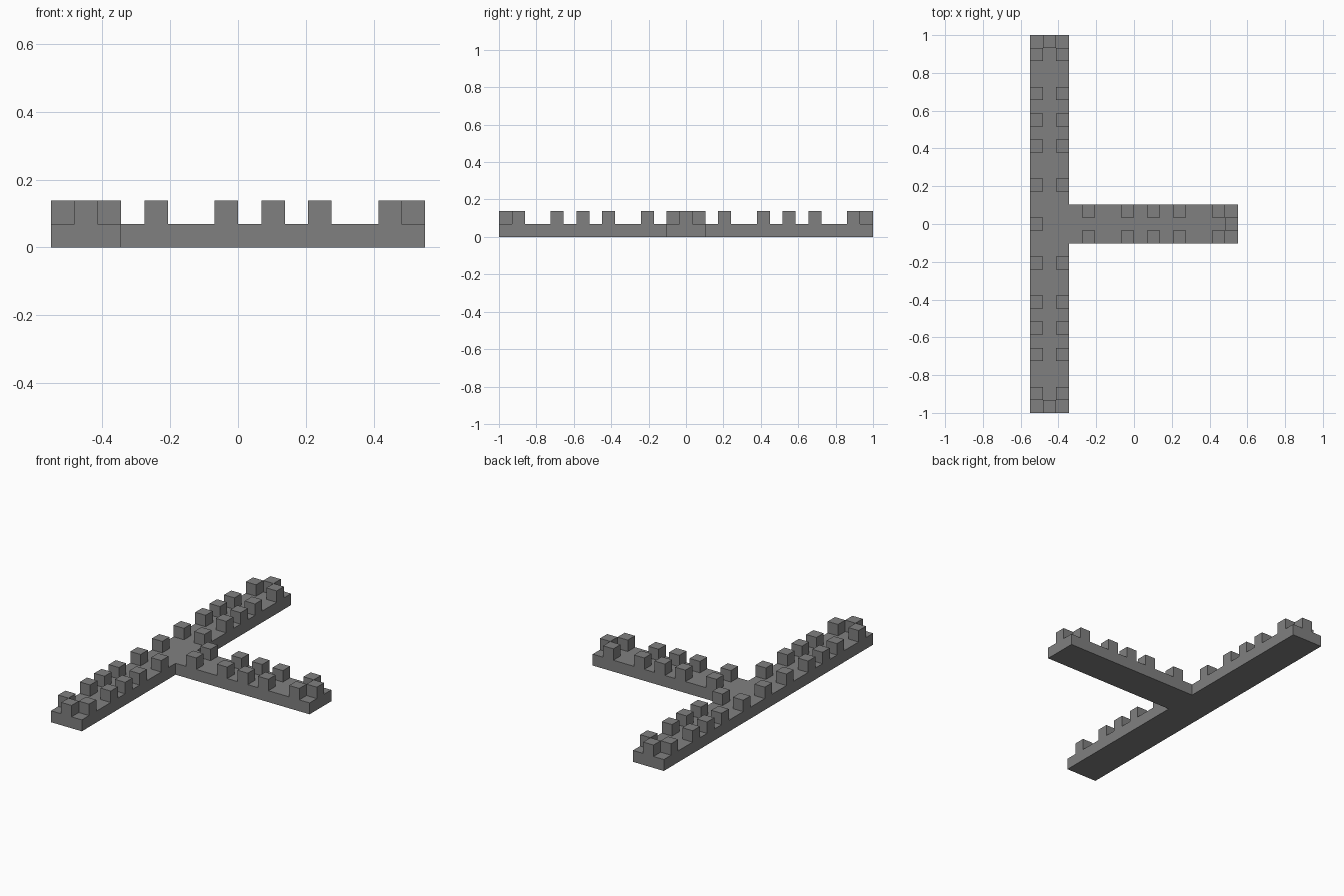
import bpy
import bmesh
import math

cube = bpy.data.objects.get("Cube")
if cube:
    bpy.data.objects.remove(cube, do_unlink=True)

# Everything sits on a square module: walls are 3 wide, 1 high
LENGTH, DEPTH, WIDTH = 29, 16, 3
U = 2 / LENGTH
MID = LENGTH // 2

stone = bpy.data.materials.new("grey stone")
stone.use_nodes = True
GREY = (0.216, 0.216, 0.216, 1)
stone.diffuse_color = GREY
stone.node_tree.nodes["Principled BSDF"].inputs["Base Color"].default_value = GREY

# Cells that carry a merlon, as (column, row)
merlons = {(0, MID), (1, 0), (1, LENGTH - 1), (DEPTH - 1, MID)}
for row in (1, 4, 6, 8, 11):
    for col in (0, WIDTH - 1):
        merlons |= {(col, row), (col, LENGTH - 1 - row)}
for col in (4, 7, 9, 11, 14):
    merlons |= {(col, MID - 1), (col, MID + 1)}

# T-shaped floor plan of square cells
bm = bmesh.new()
for col in range(DEPTH):
    for row in range(LENGTH):
        if col < WIDTH or abs(row - MID) <= 1:
            corners = [(col, row), (col + 1, row), (col + 1, row + 1), (col, row + 1)]
            bm.faces.new([bm.verts.new(((c - DEPTH / 2) * U, (r - LENGTH / 2) * U, 0))
                          for c, r in corners])
bmesh.ops.remove_doubles(bm, verts=bm.verts, dist=U / 100)

# Raise the wall
base = bm.faces[:]
raised = bmesh.ops.extrude_face_region(bm, geom=base, use_keep_orig=True)["geom"]
tops = [g for g in raised if isinstance(g, bmesh.types.BMFace)]
bmesh.ops.translate(bm, vec=(0, 0, U),
                    verts=[g for g in raised if isinstance(g, bmesh.types.BMVert)])


# Raise the merlons
def cell(face):
    c = face.calc_center_median()
    return math.floor(c.x / U + DEPTH / 2), math.floor(c.y / U + LENGTH / 2)


blocks = bmesh.ops.extrude_discrete_faces(bm, faces=[f for f in tops if cell(f) in merlons])
for face in blocks["faces"]:
    bmesh.ops.translate(bm, vec=(0, 0, U), verts=face.verts)
bmesh.ops.recalc_face_normals(bm, faces=bm.faces)

mesh = bpy.data.meshes.new("battlement_wall")
bm.to_mesh(mesh)
bm.free()
mesh.materials.append(stone)
wall = bpy.data.objects.new("battlement_wall", mesh)
bpy.context.collection.objects.link(wall)
